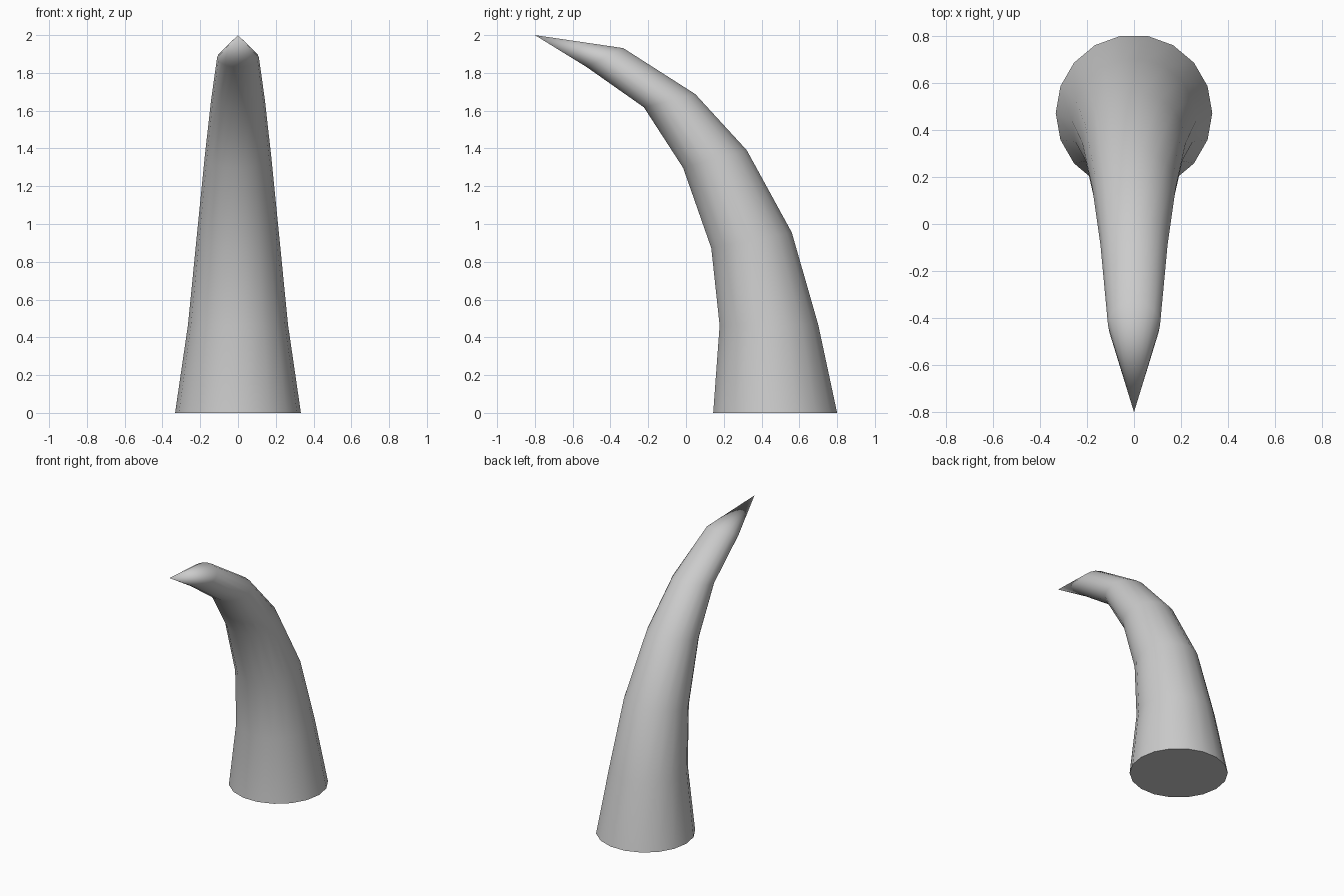
import bpy, bmesh
from math import cos, sin, radians, pi
from mathutils import Vector

if "Cube" in bpy.data.objects:
    bpy.data.objects.remove(bpy.data.objects["Cube"])

SIDES = 18
# Side profile of each ring: front (y, z) and back (y, z)
RINGS = [
    ((0.144, 0.0), (0.80, 0.0)),
    ((0.178, 0.463), (0.70, 0.467)),
    ((0.134, 0.872), (0.56, 0.955)),
    ((-0.015, 1.297), (0.322, 1.39)),
    ((-0.223, 1.618), (0.05, 1.687)),
    ((-0.526, 1.831), (-0.332, 1.931)),
]
TIP = (0, -0.80, 2.0)

bm = bmesh.new()


def add_ring(front, back):
    f, b = Vector((0, *front)), Vector((0, *back))
    centre, axis = (f + b) / 2, (b - f).normalized()
    # sides are flat at front and back, so the true radius is a little larger
    r = (b - f).length / 2 / cos(pi / SIDES)
    verts = []
    for i in range(SIDES):
        a = 2 * pi * i / SIDES
        verts.append(bm.verts.new(centre + Vector((r * cos(a), 0, 0)) + axis * r * sin(a)))
    return verts


# Curved, tapering body
rings = [add_ring(f, b) for f, b in RINGS]
for lo, hi in zip(rings, rings[1:]):
    for i in range(SIDES):
        j = (i + 1) % SIDES
        bm.faces.new((lo[i], lo[j], hi[j], hi[i]))

# Pointed tip and flat base
tip = bm.verts.new(TIP)
for i in range(SIDES):
    bm.faces.new((rings[-1][i], rings[-1][(i + 1) % SIDES], tip))
bm.faces.new(rings[0][::-1])
bmesh.ops.recalc_face_normals(bm, faces=bm.faces)

mesh = bpy.data.meshes.new("horn")
bm.to_mesh(mesh)
bm.free()
horn = bpy.data.objects.new("horn", mesh)
bpy.context.collection.objects.link(horn)
bpy.context.view_layer.objects.active = horn
horn.select_set(True)
bpy.ops.object.shade_smooth_by_angle(angle=radians(40))
